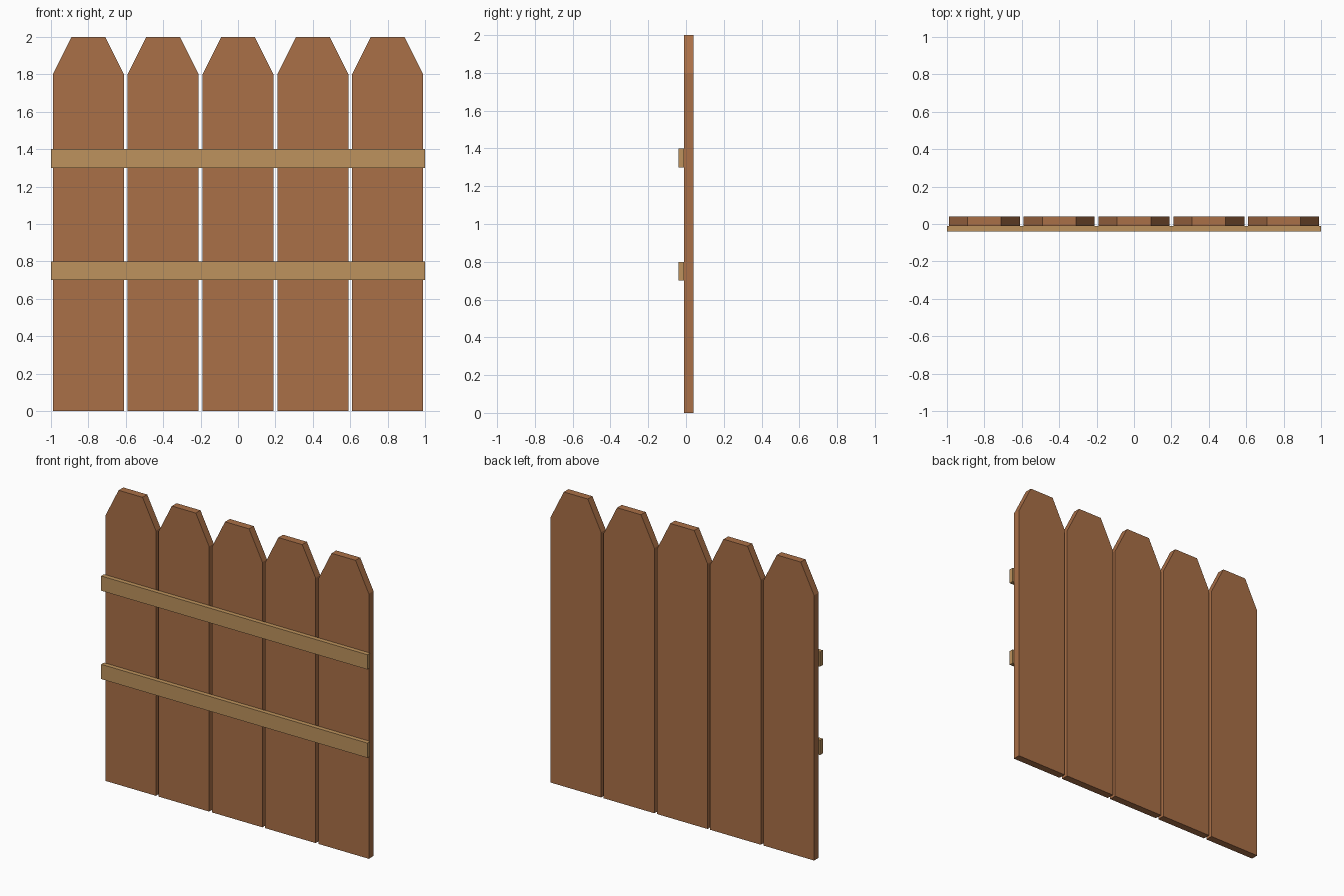
import bpy

if "Cube" in bpy.data.objects:
    bpy.data.objects.remove(bpy.data.objects["Cube"])


def material(name, rgb):
    m = bpy.data.materials.new(name)
    m.diffuse_color = (*rgb, 1.0)
    m.use_nodes = True
    m.node_tree.nodes["Principled BSDF"].inputs["Base Color"].default_value = m.diffuse_color
    return m


def extruded_profile(name, profile, y0, y1, mat):
    """Prism from an (x, z) outline, counter-clockwise seen from the front."""
    n = len(profile)
    verts = [(x, y, z) for y in (y0, y1) for x, z in profile]
    faces = [tuple(range(n)), tuple(reversed(range(n, 2 * n)))]
    faces += [(i, i + n, (i + 1) % n + n, (i + 1) % n) for i in range(n)]
    mesh = bpy.data.meshes.new(name)
    mesh.from_pydata(verts, [], faces)
    mesh.materials.append(mat)
    obj = bpy.data.objects.new(name, mesh)
    bpy.context.collection.objects.link(obj)
    return obj


plank_brown = material("plank_brown", (0.40, 0.16, 0.063))
rail_tan = material("rail_tan", (0.51, 0.29, 0.109))

# Upright planks with clipped top corners
for i in range(5):
    cx = -0.8 + 0.4 * i
    outline = [(-0.19, 0), (0.19, 0), (0.19, 1.8),
               (0.09, 2.0), (-0.09, 2.0), (-0.19, 1.8)]
    extruded_profile(f"plank_{i + 1}", [(cx + x, z) for x, z in outline],
                     -0.01, 0.04, plank_brown)

# Horizontal rails across the front
for name, z in (("lower_rail", 0.7), ("upper_rail", 1.3)):
    extruded_profile(name, [(-1, z), (1, z), (1, z + 0.1), (-1, z + 0.1)],
                     -0.04, -0.01, rail_tan)
